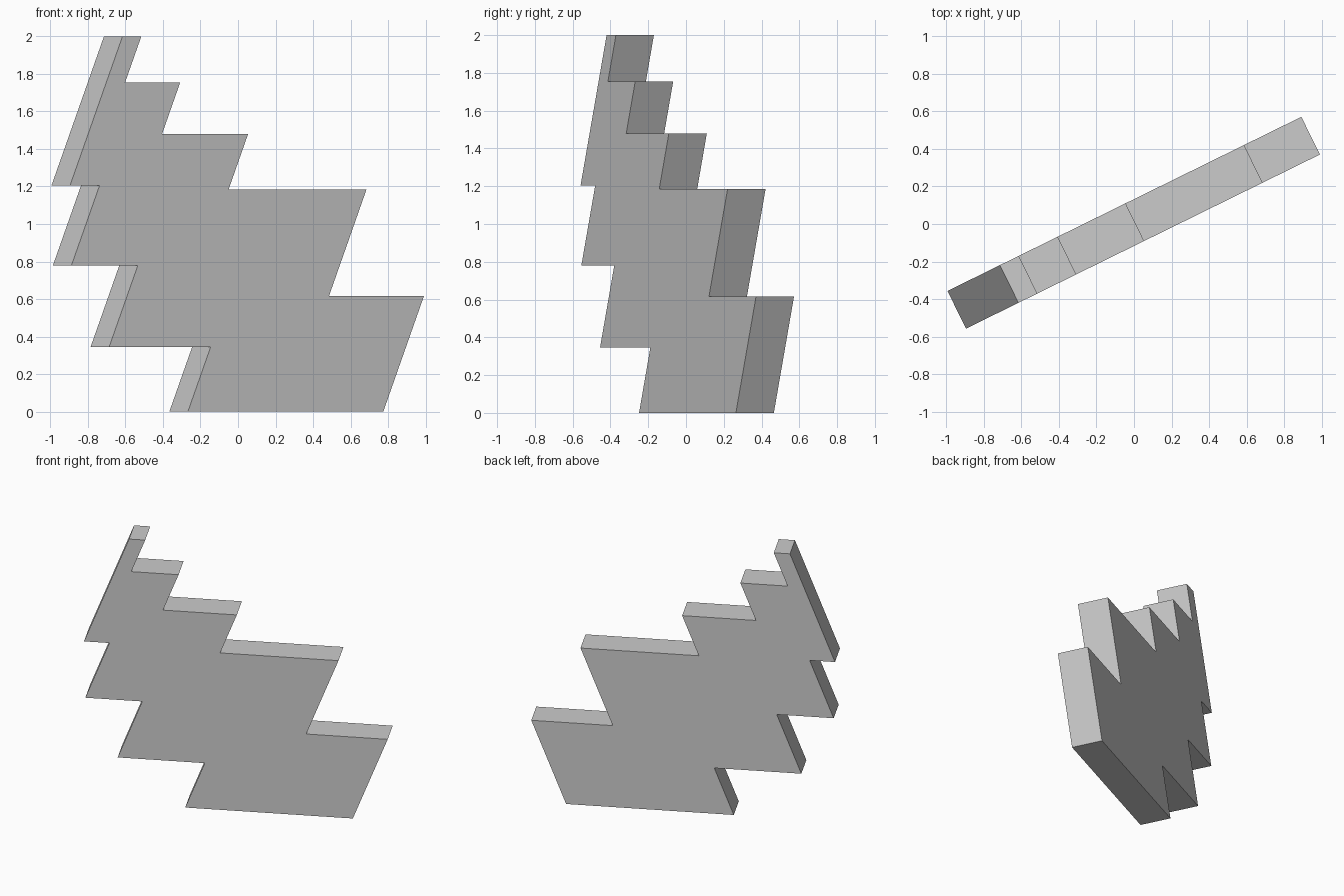
import bpy
import bmesh
from math import radians
from mathutils import Matrix, Vector

cube = bpy.data.objects.get("Cube")
if cube:
    bpy.data.objects.remove(cube, do_unlink=True)

# Plain grey material
grey = bpy.data.materials.new("plain grey")
grey.use_nodes = True
colour = (0.6, 0.6, 0.6, 1)
grey.diffuse_color = colour
grey.node_tree.nodes["Principled BSDF"].inputs["Base Color"].default_value = colour

TURN = radians(26.2)
LEAN = 0.352       # sideways drift per unit of height
THICKNESS = 0.224
SLOPE = 0.492      # depth change along the front face

# Slanted steps: bottom height, top height, x at the bottom
right_steps = [(0, 0.615, 0.775), (0.615, 1.185, 0.485), (1.185, 1.48, -0.05),
               (1.48, 1.755, -0.405), (1.755, 2, -0.602)]
left_steps = [(0, 0.345, -0.267), (0.345, 0.78, -0.687),
              (0.78, 1.205, -0.888), (1.205, 2, -0.896)]


def edge_points(steps):
    """Zigzag edge climbing through the leaning steps."""
    points = []
    for low, high, x in steps:
        points += [(x, low), (x + LEAN * (high - low), high)]
    return points


# Stepped leaning slab, extruded backwards from its front face
outline = edge_points(right_steps) + edge_points(left_steps)[::-1]
bm = bmesh.new()
front = bm.faces.new([bm.verts.new((x, SLOPE * (x + 0.9) - 0.56, z)) for x, z in outline])
back = bmesh.ops.extrude_face_region(bm, geom=[front], use_keep_orig=True)
offset = Matrix.Rotation(TURN, 3, "Z") @ Vector((0, THICKNESS, 0))
bmesh.ops.translate(bm, vec=offset,
                    verts=[v for v in back["geom"] if isinstance(v, bmesh.types.BMVert)])
bmesh.ops.recalc_face_normals(bm, faces=bm.faces)

mesh = bpy.data.meshes.new("stepped_slab")
bm.to_mesh(mesh)
bm.free()
mesh.materials.append(grey)
slab = bpy.data.objects.new("stepped_slab", mesh)
bpy.context.collection.objects.link(slab)
